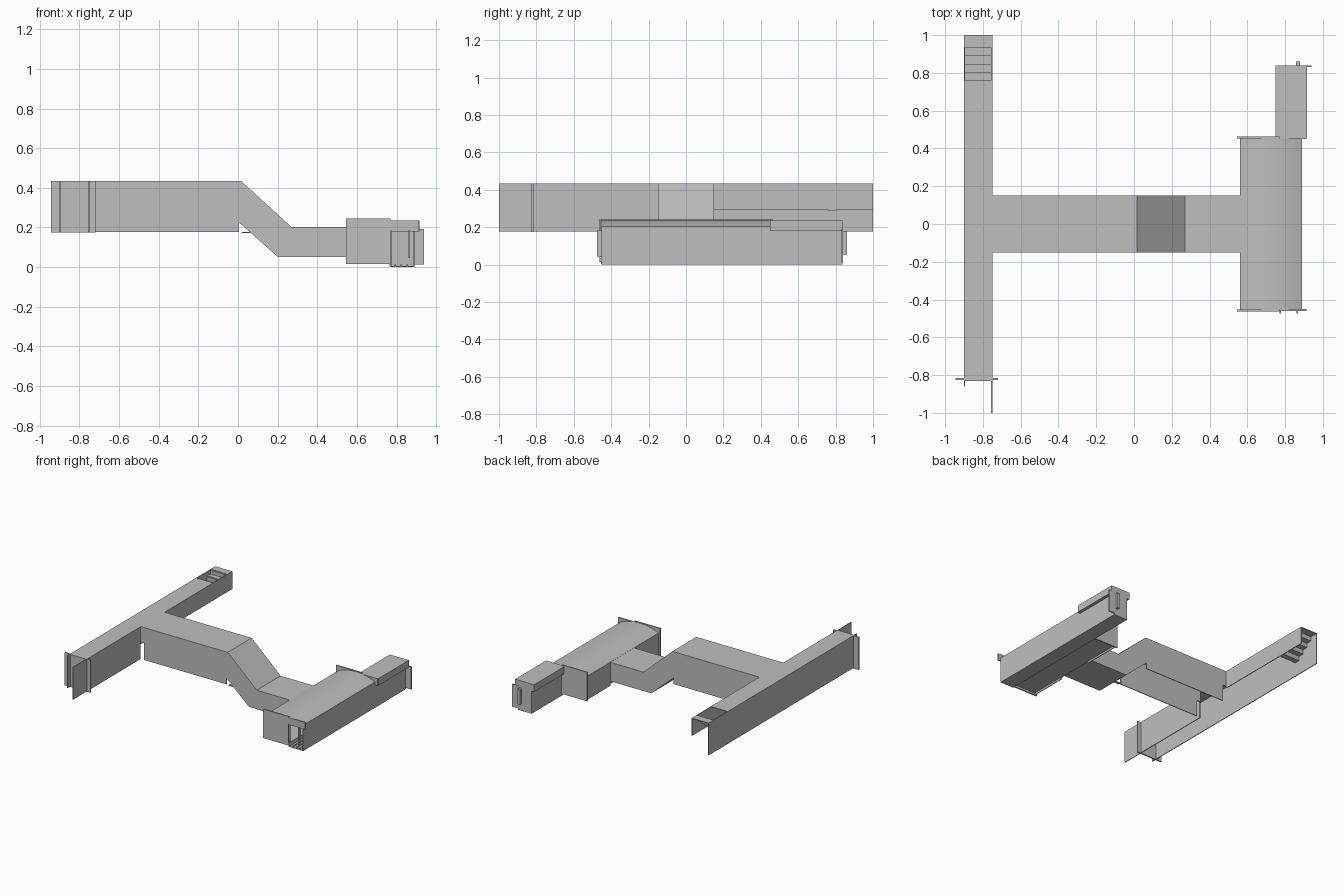
import bpy, bmesh

if "Cube" in bpy.data.objects:
    bpy.data.objects.remove(bpy.data.objects["Cube"])

GREY = (0.52, 0.52, 0.52, 1)
mat = bpy.data.materials.new("concrete grey")
mat.use_nodes = True
mat.diffuse_color = GREY
mat.node_tree.nodes["Principled BSDF"].inputs["Base Color"].default_value = GREY
T = 0.006  # wall thickness


def finish(name, bm):
    bmesh.ops.recalc_face_normals(bm, faces=bm.faces)
    me = bpy.data.meshes.new(name)
    bm.to_mesh(me)
    bm.free()
    me.materials.append(mat)
    ob = bpy.data.objects.new(name, me)
    bpy.context.collection.objects.link(ob)
    return ob


def box(name, x, y, z):
    bm = bmesh.new()
    bmesh.ops.create_cube(bm, size=1)
    for v in bm.verts:
        for i, (lo, hi) in enumerate((x, y, z)):
            v.co[i] = lo if v.co[i] < 0 else hi
    return finish(name, bm)


def extrude(name, profile, y0, y1):
    """Extrude an x-z outline along y."""
    bm = bmesh.new()
    face = bm.faces.new([bm.verts.new((x, y0, z)) for x, z in profile])
    out = bmesh.ops.extrude_face_region(bm, geom=[face])["geom"]
    for v in out:
        if isinstance(v, bmesh.types.BMVert):
            v.co.y = y1
    return finish(name, bm)


def slab(name, path, y0, y1):
    """Thin sheet following an x-z path, hanging below it."""
    return extrude(name, path + [(x, z - T) for x, z in reversed(path)], y0, y1)


# Long corridor: open underneath, with a stair opening at the back
L, R, TOP, LOW = -0.9, -0.75, 0.435, 0.178
box("corridor_outer_wall", (L, L + T), (-0.86, 1), (LOW, TOP))
box("corridor_inner_wall_front", (R - T, R), (-1, -0.15), (LOW, TOP))
box("corridor_inner_wall_back", (R - T, R), (0.15, 1), (0.295, TOP))
box("corridor_roof", (L, R), (-0.83, 0.76), (TOP - T, TOP))
box("corridor_roof_end", (L, R), (0.94, 1), (TOP - T, TOP))
box("corridor_front_flange", (-0.945, -0.72), (-0.826, -0.816), (LOW - 0.003, TOP))

# Stairs rising to the roof opening
edges = [0.76, 0.805, 0.85, 0.895, 0.94]
for i in range(4):
    z = 0.295 + 0.035 * i
    box("stair_tread", (L + T, R - T), (edges[i], edges[i + 1]), (z - T, z))
    box("stair_riser", (L + T, R - T), (edges[i + 1] - T, edges[i + 1]), (z - T, z + 0.035 - T))

# Connecting bridge with a sloped middle
roof = [(-0.75, TOP), (0.015, TOP), (0.27, 0.202), (0.56, 0.202)]
floor = [(0.005, 0.232), (0.2, 0.058), (0.56, 0.058)]
side = roof + [(0.56, 0.052), (0.2, 0.052), (0.005, 0.232), (0.005, LOW),
               (-0.72, LOW), (-0.72, 0.31), (-0.75, 0.31)]
slab("bridge_roof", roof, -0.15, 0.15)
slab("bridge_floor", floor, -0.15, 0.15)
for s in (-1, 1):
    extrude("bridge_side_wall", side, s * 0.15, s * (0.15 - T))
box("bridge_bracket", (0.02, 0.065), (-0.15, -0.13), (0.172, 0.178))

# Platform hall with an arched roof
arch = [(0.56, 0.203), (0.60, 0.222), (0.66, 0.236), (0.73, 0.241),
        (0.79, 0.235), (0.85, 0.22), (0.89, 0.205)]
hall_roof = slab("hall_roof", arch, -0.455, 0.455)
for p in hall_roof.data.polygons:
    p.use_smooth = abs(p.normal.y) < 0.5 and abs(p.normal.z) > 0.5
for s in (-1, 1):
    box("hall_west_wall", (0.56, 0.56 + T), sorted((s * 0.15, s * 0.455)), (0.015, 0.203))
    box("hall_end_plate", (0.545, 0.77), sorted((s * 0.452, s * 0.462)), (0.015, 0.245))
    box("hall_lintel", (0.77, 0.912), sorted((s * 0.45, s * 0.46)), (0.18, 0.236))
box("platform_floor", (0.56, 0.77), (-0.455, 0.455), (0.03, 0.036))
box("platform_edge", (0.77 - T, 0.77), (-0.455, 0.455), (0.005, 0.036))

# Track tunnel running through the hall and out of the back
box("tunnel_east_wall", (0.89 - T, 0.89), (-0.452, 0.835), (0, 0.205))
box("tunnel_floor", (0.77, 0.89), (-0.452, 0.835), (0, T))
for x in (0.79, 0.82, 0.85):
    box("track_rail", (x, x + 0.008), (-0.452, 0.835), (T, 0.012))
box("tunnel_west_wall", (0.77, 0.77 + T), (0.455, 0.835), (0.005, 0.18))
box("tunnel_roof", (0.748, 0.915), (0.455, 0.838), (0.18, 0.236))
box("tunnel_end_wall", (0.77, 0.89), (0.83, 0.838), (0, 0.18))
box("tunnel_end_flange", (0.875, 0.94), (0.832, 0.84), (0.012, 0.192))
box("tunnel_end_handle", (0.858, 0.878), (0.838, 0.86), (0.055, 0.18))

# Door jambs at the tunnel front
for x in (0.77, 0.86):
    box("tunnel_front_jamb", (x, x + 0.008), (-0.475, -0.45), (0.045, 0.185))
